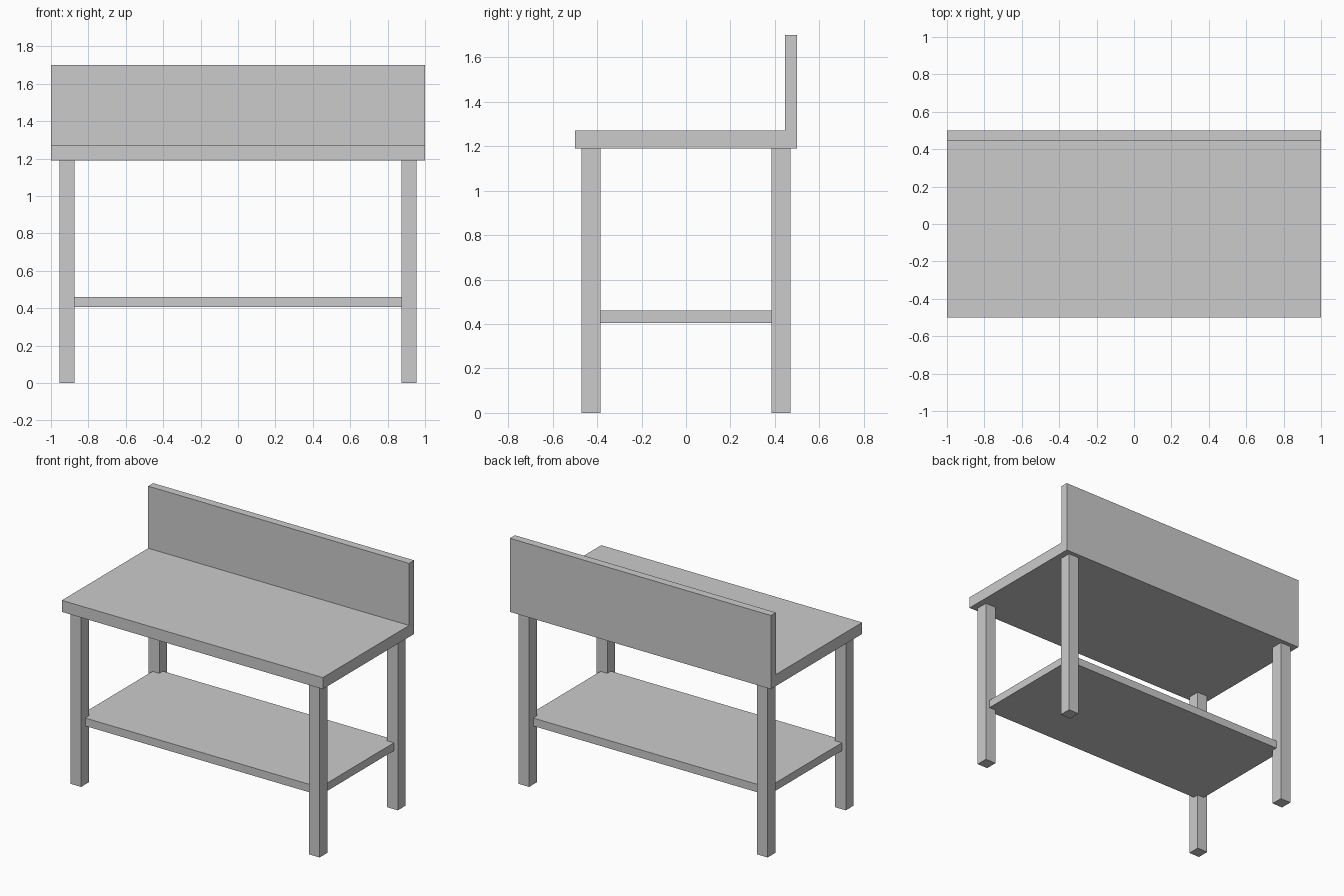
import bpy

if "Cube" in bpy.data.objects:
    bpy.data.objects.remove(bpy.data.objects["Cube"])


def make_object(name, verts, faces):
    mesh = bpy.data.meshes.new(name)
    mesh.from_pydata(verts, [], faces)
    obj = bpy.data.objects.new(name, mesh)
    bpy.context.collection.objects.link(obj)
    return obj


def extrude_x(name, profile, x0, x1):
    """Prism along x from a counter-clockwise (y, z) profile."""
    n = len(profile)
    verts = [(x, y, z) for x in (x0, x1) for y, z in profile]
    faces = [tuple(reversed(range(n))), tuple(range(n, 2 * n))]
    faces += [(i, (i + 1) % n, n + (i + 1) % n, n + i) for i in range(n)]
    return make_object(name, verts, faces)


def box(name, x, y, z):
    profile = [(y[0], z[0]), (y[1], z[0]), (y[1], z[1]), (y[0], z[1])]
    return extrude_x(name, profile, *x)


# Worktop and upright backboard, one L-shaped section
extrude_x("worktop_with_backboard",
          [(-0.5, 1.19), (0.5, 1.19), (0.5, 1.70),
           (0.445, 1.70), (0.445, 1.27), (-0.5, 1.27)], -1, 1)

# Lower shelf, its corners let into the legs
box("lower_shelf", (-0.925, 0.925), (-0.425, 0.425), (0.405, 0.46))

# Four square legs
for side, sx in (("left", -1), ("right", 1)):
    for end, sy in (("front", -1), ("back", 1)):
        box(f"{end}_{side}_leg",
            sorted((sx * 0.873, sx * 0.955)),
            sorted((sy * 0.385, sy * 0.47)), (0, 1.19))
